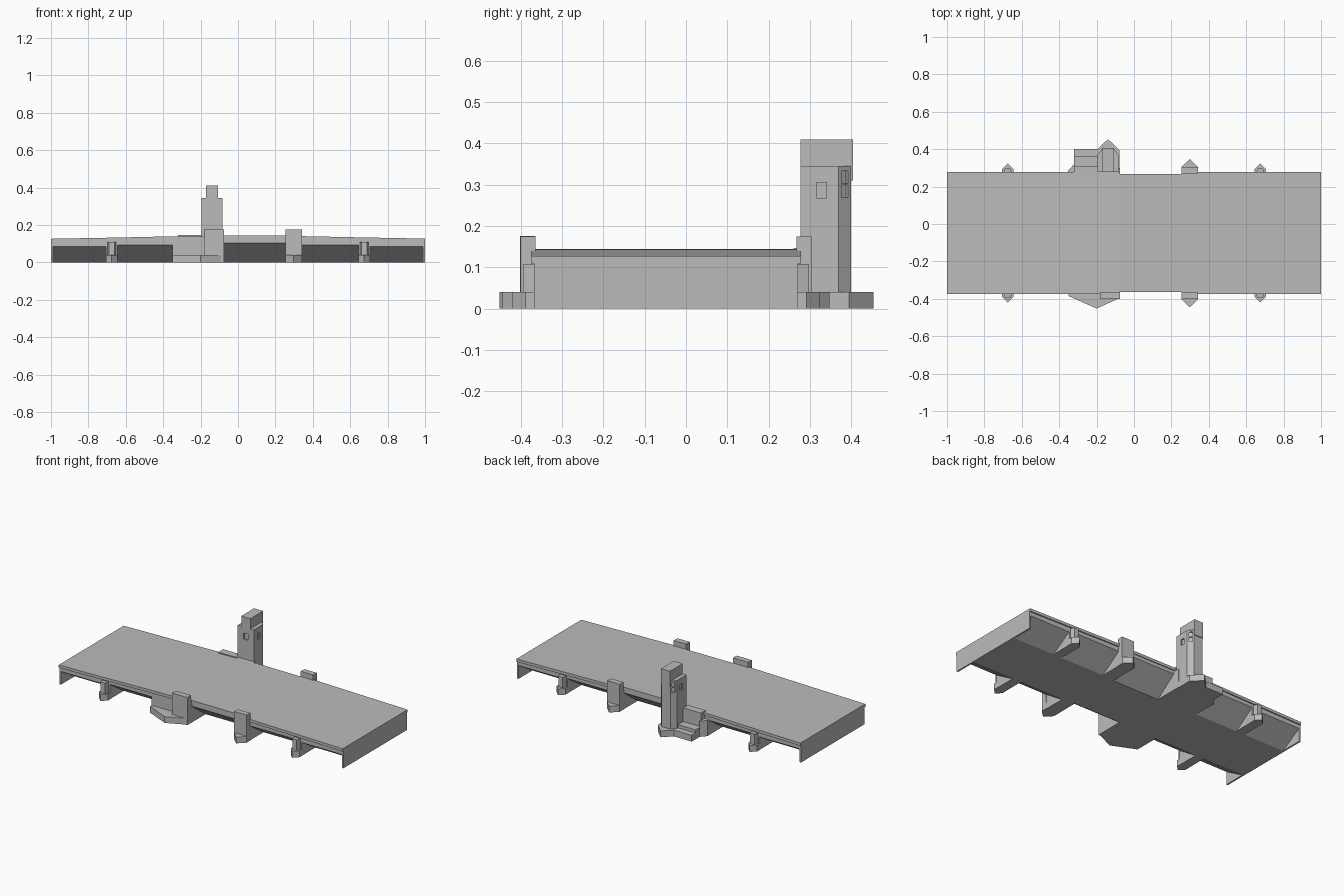
import bpy, bmesh, math
from mathutils import Matrix, Vector

cube = bpy.data.objects.get("Cube")
if cube:
    bpy.data.objects.remove(cube, do_unlink=True)

grey = bpy.data.materials.new("concrete_grey")
grey.use_nodes = True
grey.diffuse_color = (0.5, 0.5, 0.5, 1)
grey.node_tree.nodes["Principled BSDF"].inputs["Base Color"].default_value = grey.diffuse_color

FRONT, BACK, LIP, INSET = -0.375, 0.278, 0.007, 0.14
BASE = 0.04


def prism(name, profile, axis, low, high):
    """Extrude a 2D profile along x, y or z."""
    place = {"x": lambda p, d: (d, p[0], p[1]),
             "y": lambda p, d: (p[0], d, p[1]),
             "z": lambda p, d: (p[0], p[1], d)}[axis]
    bm = bmesh.new()
    a = [bm.verts.new(place(p, low)) for p in profile]
    b = [bm.verts.new(place(p, high)) for p in profile]
    bm.faces.new(a)
    bm.faces.new(b)
    for i in range(len(a)):
        j = (i + 1) % len(a)
        bm.faces.new((a[i], a[j], b[j], b[i]))
    bmesh.ops.recalc_face_normals(bm, faces=bm.faces)
    return finish(name, bm)


def finish(name, bm):
    mesh = bpy.data.meshes.new(name)
    bm.to_mesh(mesh)
    bm.free()
    mesh.materials.append(grey)
    ob = bpy.data.objects.new(name, mesh)
    bpy.context.collection.objects.link(ob)
    return ob


def box(name, x0, x1, y0, y1, z0, z1):
    return prism(name, [(x0, y0), (x1, y0), (x1, y1), (x0, y1)], "z", z0, z1)


# Gently cambered road line
CAMBER = [(-1, 0.126), (-0.675, 0.132), (-0.35, 0.139), (-0.075, 0.144),
          (0.255, 0.143), (0.34, 0.14), (0.675, 0.133), (1, 0.127)]


def road(x):
    for (xa, za), (xb, zb) in zip(CAMBER, CAMBER[1:]):
        if x <= xb:
            return za + (zb - za) * (x - xa) / (xb - xa)
    return CAMBER[-1][1]


# Deck slab, slightly narrower over the middle span
def deck(name, x0, x1, trim):
    xs = [x0] + [x for x, z in CAMBER if x0 < x < x1] + [x1]
    top = [(x, road(x)) for x in xs]
    under = [(x, z - 0.018) for x, z in reversed(top)]
    prism(name, top + under, "y", FRONT + trim, BACK - trim)


deck("deck_right", -1, -0.075, 0)
deck("deck_middle", -0.075, 0.255, 0.012)
deck("deck_left", 0.255, 1, 0)


# Solid walls and hollowed bays under the deck
def under_deck(name, x0, x1, z0, trim):
    y0, y1 = FRONT + LIP + trim, BACK - LIP - trim
    prism(name, [(x0, z0), (x1, z0), (x1, road(x1) - 0.018), (x0, road(x0) - 0.018)],
          "y", y0, y1)
    if z0 > 0:
        prism(name + "_sloped_base", [(y0, z0), (y1, z0), (y1 - INSET, 0), (y0 + INSET, 0)],
              "x", x0, x1)


bays = [(-0.99, -0.705, 0.084), (-0.645, -0.35, 0.094), (-0.075, 0.255, 0.104),
        (0.34, 0.645, 0.094), (0.705, 0.99, 0.085)]
edge = -1
for i, (x0, x1, z0) in enumerate(bays):
    under_deck(f"wall_{i}", edge, x0, 0, 0)
    under_deck(f"bay_{i}", x0, x1, z0, 0.01 if i == 2 else 0)
    edge = x1
under_deck("wall_end", edge, 1, 0, 0)


# Pointed pier noses, with columns on the outer piers and blocks on the inner one
def nose(name, x, half, inner, shoulder, tip):
    prism(name, [(x - half, inner), (x + half, inner), (x + half, shoulder),
                 (x, tip), (x - half, shoulder)], "z", 0, BASE)


for side, y, s in (("front", FRONT, -1), ("back", BACK, 1)):
    for label, x in (("right", -0.675), ("left", 0.675)):
        nose(f"{side}_{label}_pier_nose", x, 0.031, y - s * 0.02, y + s * 0.014, y + s * 0.045)
        prism(f"{side}_{label}_pier_column",
              [(x - 0.026, y - s * 0.02), (x + 0.026, y - s * 0.02),
               (x + 0.015, y + s * 0.02), (x - 0.015, y + s * 0.02)], "z", 0, 0.108)
    nose(f"{side}_main_pier_nose", 0.298, 0.044, y - s * 0.02, y + s * 0.027, y + s * 0.07)
    box(f"{side}_main_pier_block", 0.254, 0.342, *sorted((y - s * 0.01, y + s * 0.026)),
        0, 0.175)

# Wide landing in front of the gate pier
prism("front_landing", [(-0.35, FRONT + 0.02), (-0.35, -0.385), (-0.2, -0.452),
                        (-0.075, -0.395), (-0.075, FRONT + 0.02)], "z", 0, BASE)
box("front_gate_block", -0.182, -0.075, -0.402, -0.365, 0, 0.176)

# Stepped terrace beside the tower
box("terrace_wall", -0.32, -0.195, 0.26, 0.308, 0, 0.147)
box("terrace_step", -0.32, -0.195, 0.3, 0.36, 0, 0.06)
box("terrace_landing", -0.32, -0.195, 0.35, 0.4, 0, BASE)
prism("terrace_wing", [(-0.352, 0.27), (-0.352, 0.285), (-0.32, 0.32), (-0.3, 0.27)],
      "z", 0, 0.1)
box("tower_side_wall", -0.09, -0.075, 0.26, 0.3, 0, 0.12)

# Tower with chamfered back corners and a raised head
TX = -0.139
nose("tower_nose", TX, 0.061, 0.27, 0.395, 0.454)
tower = prism("tower", [(TX - 0.057, 0.277), (TX + 0.057, 0.277), (TX + 0.057, 0.369),
                        (TX + 0.031, 0.4), (TX - 0.031, 0.4), (TX - 0.057, 0.369)],
              "z", 0, 0.345)
box("tower_head", TX - 0.032, TX + 0.032, 0.277, 0.405, 0.31, 0.41)

# Window recesses: front, sides and paired ones on the chamfers
bm = bmesh.new()


def window(x, y, z, width, height, angle):
    m = (Matrix.Translation(Vector((x, y, z))) @ Matrix.Rotation(angle, 4, "Z")
         @ Matrix.Diagonal((0.016, width, height, 1)))
    bmesh.ops.create_cube(bm, size=1, matrix=m)


window(TX, 0.277, 0.287, 0.032, 0.038, math.pi / 2)
for s in (-1, 1):
    window(TX + s * 0.057, 0.328, 0.287, 0.025, 0.038, 0)
    for z in (0.284, 0.318):
        window(TX + s * 0.044, 0.3845, z, 0.02, 0.03, s * math.atan2(0.026, 0.031))
cutter = finish("window_cutter", bm)
cutter.hide_render = True
cutter.display_type = "WIRE"
cut = tower.modifiers.new("windows", "BOOLEAN")
cut.operation = "DIFFERENCE"
cut.solver = "EXACT"
cut.object = cutter

# Bake the recesses into the tower, then drop the cutter
bpy.context.view_layer.update()
baked = bpy.data.meshes.new_from_object(
    tower.evaluated_get(bpy.context.evaluated_depsgraph_get()))
tower.modifiers.clear()
tower.data = baked
bpy.data.objects.remove(cutter, do_unlink=True)
